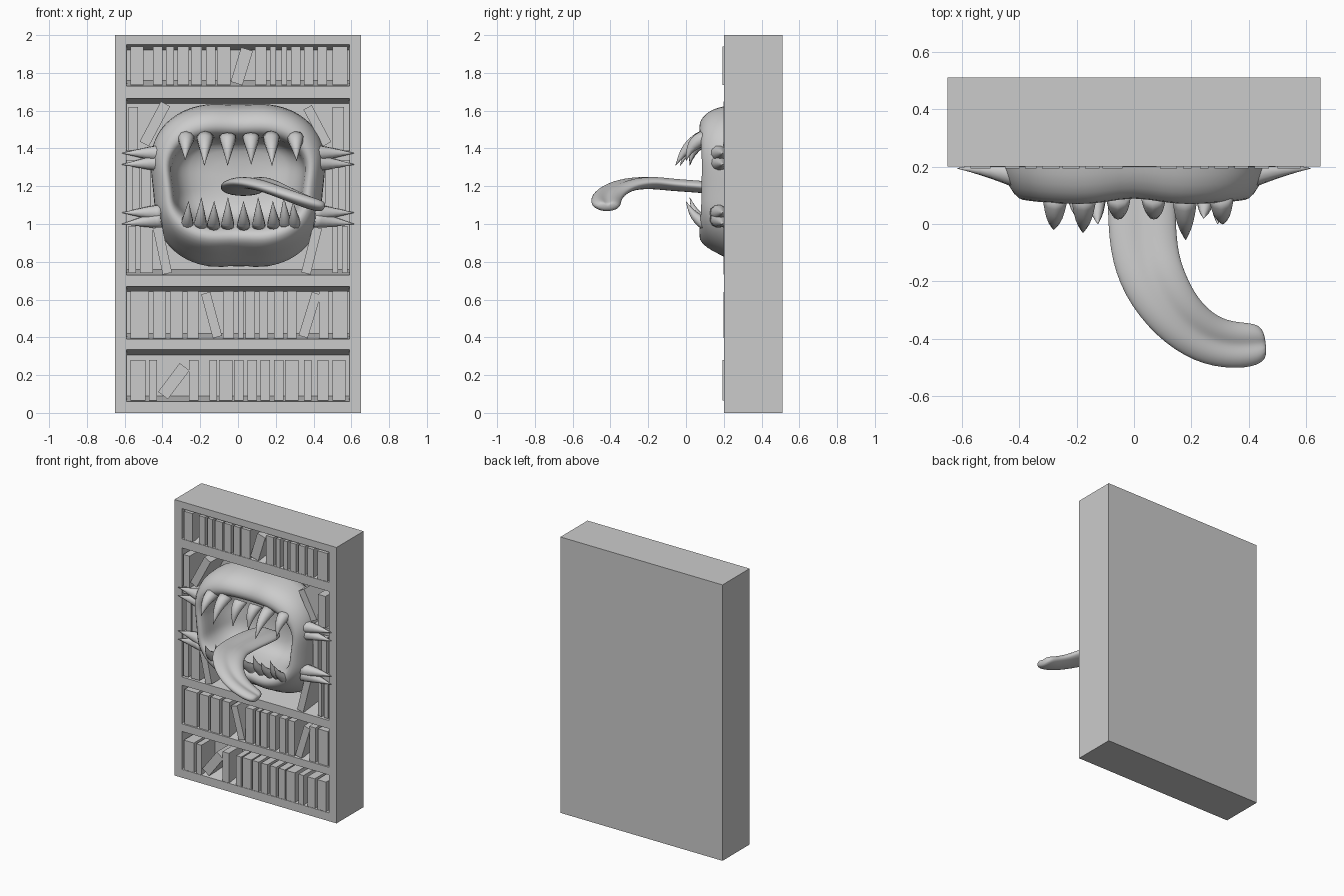
import bpy, bmesh, math
from mathutils import Vector, Matrix

if "Cube" in bpy.data.objects:
    bpy.data.objects.remove(bpy.data.objects["Cube"])

TAU = math.tau
grey = bpy.data.materials.new("plain_grey")
grey.use_nodes = True
grey.diffuse_color = (0.6, 0.6, 0.6, 1)
grey.node_tree.nodes["Principled BSDF"].inputs["Base Color"].default_value = (0.6, 0.6, 0.6, 1)


def finish(name, bm, smooth=False, subsurf=0):
    bmesh.ops.recalc_face_normals(bm, faces=bm.faces)
    mesh = bpy.data.meshes.new(name)
    bm.to_mesh(mesh)
    bm.free()
    mesh.materials.append(grey)
    for p in mesh.polygons:
        p.use_smooth = smooth
    ob = bpy.data.objects.new(name, mesh)
    bpy.context.collection.objects.link(ob)
    if subsurf:
        mod = ob.modifiers.new("rounding", "SUBSURF")
        mod.levels = mod.render_levels = subsurf
    return ob


def loft(bm, rings):
    """Skin a list of closed rings and cap both ends."""
    loops = [[bm.verts.new(p) for p in ring] for ring in rings]
    n = len(loops[0])
    for a, b in zip(loops, loops[1:]):
        for i in range(n):
            j = (i + 1) % n
            bm.faces.new((a[i], a[j], b[j], b[i]))
    bm.faces.new(loops[0])
    bm.faces.new(loops[-1][::-1])


def box(bm, x0, x1, y0, y1, z0, z1, tilt=0):
    centre = Vector(((x0 + x1) / 2, (y0 + y1) / 2, (z0 + z1) / 2))
    mat = (Matrix.Translation(centre) @ Matrix.Rotation(math.radians(tilt), 4, "Y")
           @ Matrix.Diagonal((x1 - x0, y1 - y0, z1 - z0, 1)))
    bmesh.ops.create_cube(bm, size=1, matrix=mat)


def spike(bm, root, tip, radius, bend=(0, 0, 0), sides=10, steps=6):
    """Curved cone from root to tip, bowed by the bend vector."""
    root, tip, bend = Vector(root), Vector(tip), Vector(bend)
    u = (tip - root).normalized()
    side = u.orthogonal().normalized()
    other = u.cross(side)
    rings = []
    for k in range(steps + 1):
        t = k / steps
        c = root.lerp(tip, t) + bend * math.sin(math.pi * t)
        r = radius * max(1 - t ** 1.4, 0.03)
        rings.append([c + side * r * math.cos(TAU * i / sides) + other * r * math.sin(TAU * i / sides)
                      for i in range(sides)])
    loft(bm, rings)


# Bookcase: gridded front with tapered recesses, closed by sides and back
FRONT, BACK = 0.2, 0.51
xs = [-0.65, -0.59, 0.59, 0.65]
zs = [0, 0.06, 0.335, 0.39, 0.67, 0.73, 1.665, 1.73, 1.95, 2]
bm = bmesh.new()
grid = [[bm.verts.new((x, FRONT, z)) for x in xs] for z in zs]
openings = []
for r in range(len(zs) - 1):
    for c in range(3):
        f = bm.faces.new((grid[r][c], grid[r][c + 1], grid[r + 1][c + 1], grid[r + 1][c]))
        if c == 1 and r % 2:
            openings.append(f)
rim = [e for e in bm.edges if e.is_boundary]
ext = bmesh.ops.extrude_edge_only(bm, edges=rim)["geom"]
for v in ext:
    if isinstance(v, bmesh.types.BMVert):
        v.co.y = BACK
bmesh.ops.edgeloop_fill(bm, edges=[e for e in bm.edges if e.is_boundary])
for f in bmesh.ops.extrude_discrete_faces(bm, faces=openings)["faces"]:
    mid = f.calc_center_median()
    big = max(v.co.z for v in f.verts) - mid.z > 0.3
    for v in f.verts:
        v.co.y = 0.4 if big else 0.35
        v.co.z += 0.03 if v.co.z < mid.z else -0.028
        v.co.x *= 0.995
finish("bookcase", bm)

# Broken shelf ends either side of the mouth
bm = bmesh.new()
for s in (-1, 1):
    for z in (1.0, 1.335):
        box(bm, min(s * 0.4, s * 0.6), max(s * 0.4, s * 0.6), 0.21, 0.41, z, z + 0.055)
finish("broken_shelves", bm)

# Upright books: left and right edges in hundredths
rows = {
    "bottom": (0.065, 0.28, 0.194, [(-57, -49), (-47, -43), (-26, -21), (-15, -11), (-10, -3), (-2, 3), (5, 10),
                                    (12, 17), (19, 24), (25, 32), (35, 39), (42, 48), (50, 57)]),
    "lower": (0.395, 0.645, 0.202, [(-57, -47), (-45, -38), (-36, -29), (-27, -21), (-8, -2), (0, 3), (4, 9),
                                    (11, 16), (19, 24), (26, 31), (43, 48), (50, 58)]),
    "top": (1.735, 1.94, 0.194, [(-57, -50), (-45, -40), (-38, -34), (-32, -26), (-25, -19), (-17, -12), (-11, -4),
                                 (9, 15), (17, 20), (23, 26), (28, 33), (35, 40), (42, 47), (50, 58)]),
    "low_middle": (0.74, 0.99, 0.202, [(-58, -54), (-52, -45), (50, 53), (55, 58)]),
    "middle": (1.06, 1.32, 0.202, [(-56, -52), (-51, -46), (46, 50), (53, 57)]),
    "high_middle": (1.39, 1.62, 0.202, [(-58, -53), (50, 56)]),
}
for name, (z0, z1, y, books) in rows.items():
    bm = bmesh.new()
    for a, b in books:
        box(bm, a / 100, b / 100, y, 0.41, z0, z1)
    finish(name + "_books", bm)

# Leaning books: x, z, width, height, tilt
bm = bmesh.new()
for x, z, w, h, tilt in [(-0.34, 0.168, 0.065, 0.19, 37), (-0.14, 0.518, 0.05, 0.24, -15),
                         (0.38, 0.518, 0.05, 0.24, 17), (0.02, 1.835, 0.065, 0.19, 17),
                         (-0.44, 1.53, 0.055, 0.24, 28), (0.42, 1.52, 0.05, 0.22, -28),
                         (-0.4, 0.86, 0.05, 0.25, -12), (0.39, 0.86, 0.05, 0.25, 14)]:
    box(bm, x - w / 2, x + w / 2, 0.198, 0.41, z - h / 2, z + h / 2, tilt)
finish("leaning_books", bm)


# Mouth: lip and throat lofted from rounded-square rings
def mouth_ring(rx, low, high, y, n=48):
    ring = []
    for i in range(n):
        a = TAU * i / n
        c, s = math.cos(a), math.sin(a)
        c = math.copysign(abs(c) ** 0.72, c)
        s = math.copysign(abs(s) ** 0.72, s)
        x = rx * c * (1 - 0.08 * max(0, -s) - 0.05 * math.exp(-((s + 0.1) / 0.3) ** 2))
        notch = math.exp(-(x / 0.09) ** 2)
        z = (low + high) / 2 + s * ((high - low) / 2 - 0.015 * notch)
        dy = 0.025 * notch + 0.03 * (abs(x) / 0.46) ** 4 if y < 0.2 else 0
        ring.append(Vector((x, y + dy, z)))
    return ring


bm = bmesh.new()
loft(bm, [mouth_ring(*p) for p in [
    (0.46, 0.74, 1.645, 0.395), (0.475, 0.76, 1.645, 0.3), (0.475, 0.815, 1.635, 0.21),
    (0.46, 0.85, 1.615, 0.13), (0.43, 0.885, 1.575, 0.08), (0.395, 0.925, 1.525, 0.062),
    (0.37, 0.96, 1.485, 0.085), (0.36, 0.985, 1.465, 0.14), (0.355, 0.995, 1.46, 0.24),
    (0.31, 1.02, 1.45, 0.33), (0.22, 1.08, 1.41, 0.375), (0.06, 1.2, 1.28, 0.385)]])
finish("mouth", bm, True, 1)

# Horns gripping the frame, a pair at each shelf end
bm = bmesh.new()
for s in (-1, 1):
    for root_z, tip_z in [(1.375, 1.375), (1.325, 1.315), (1.06, 1.06), (1.025, 1.0)]:
        spike(bm, (s * 0.405, 0.17, root_z), (s * 0.615, 0.194, tip_z), 0.045, (-s * 0.01, 0.005, 0))
finish("horns", bm, True)

# Teeth curving forward out of the gums: x, tip height, tip depth
bm = bmesh.new()
for x, z, y in [(-0.28, 1.34, -0.02), (-0.178, 1.31, -0.03), (-0.055, 1.31, 0.02),
                (0.07, 1.315, 0.02), (0.18, 1.31, -0.055), (0.31, 1.335, 0.0)]:
    spike(bm, (x * 0.98, 0.11, 1.46), (x, y, z), 0.046, (0, -0.02, 0.015))
finish("upper_teeth", bm, True)

bm = bmesh.new()
for i, x in enumerate([-0.27, -0.2, -0.13, -0.055, 0.03, 0.11, 0.19, 0.25, 0.3]):
    lift = 0.02 * (i % 2)
    spike(bm, (x, 0.12, 0.99), (x * 0.97, lift, 1.12 + lift), 0.036, (0, -0.015, -0.01))
finish("lower_teeth", bm, True)

# Tongue: flattened section with a centre groove swept along a bent path
path = [((0.03, 0.37, 1.17), 0.12, 0.035), ((0.025, 0.1, 1.2), 0.12, 0.036),
        ((0.03, -0.08, 1.21), 0.12, 0.036), ((0.065, -0.2, 1.225), 0.115, 0.036),
        ((0.145, -0.325, 1.21), 0.1, 0.036), ((0.25, -0.405, 1.165), 0.09, 0.037),
        ((0.35, -0.425, 1.125), 0.083, 0.038), ((0.425, -0.42, 1.1), 0.076, 0.036),
        ((0.46, -0.415, 1.092), 0.05, 0.024)]
points = [Vector(p[0]) for p in path]
rings = []
for i, (p, half, thick) in enumerate(path):
    along = (points[min(i + 1, len(points) - 1)] - points[max(i - 1, 0)]).normalized()
    across = along.cross(Vector((0, 0, 1))).normalized()
    up = across.cross(along)
    ring = []
    for k in range(20):
        c, s = math.cos(TAU * k / 20), math.sin(TAU * k / 20)
        groove = 0.45 * math.exp(-(c / 0.3) ** 2) * max(s, 0)
        ring.append(points[i] + across * half * c + up * thick * (s - groove))
    rings.append(ring)
bm = bmesh.new()
loft(bm, rings)
finish("tongue", bm, True, 2)
